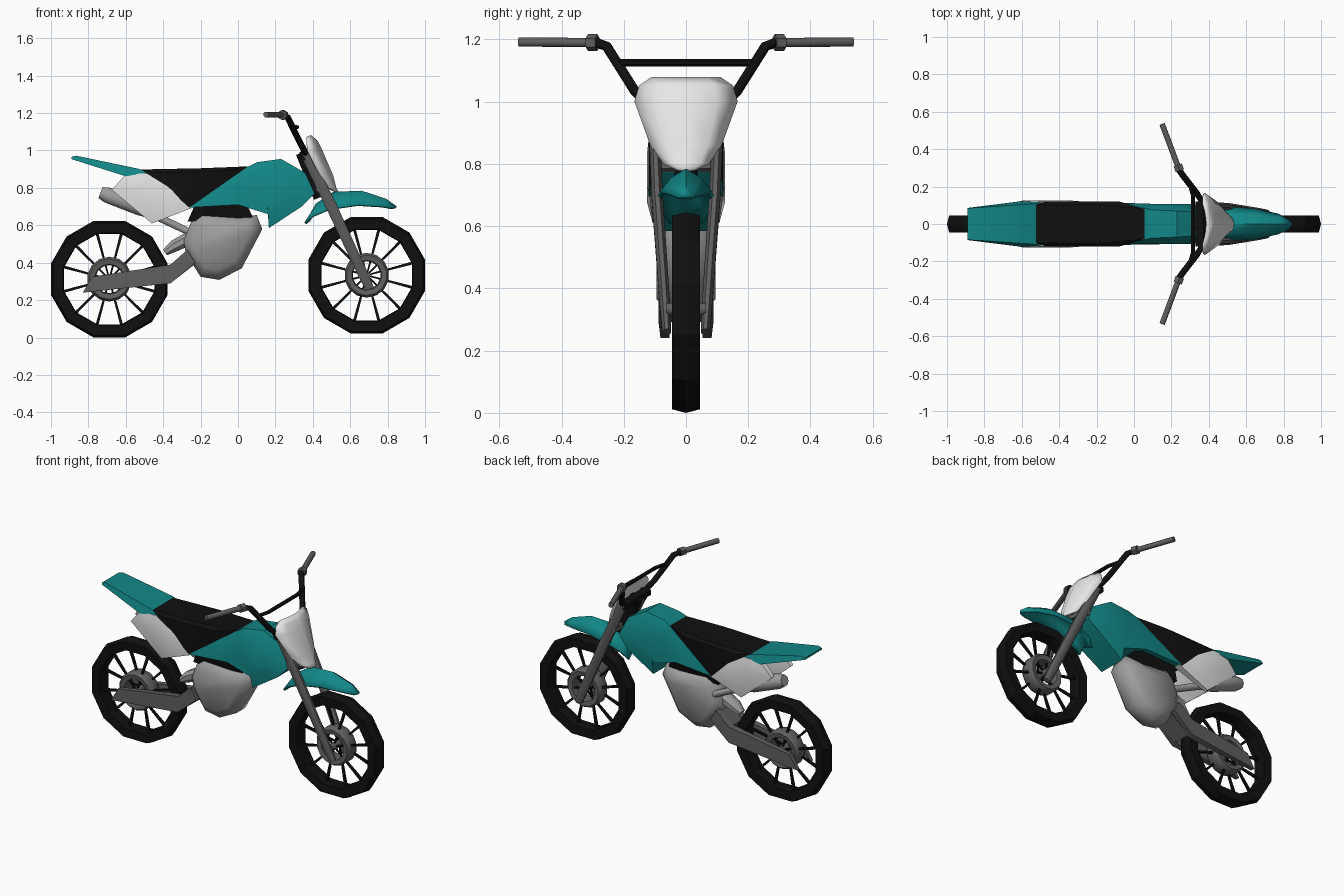
import bpy, bmesh, math
from mathutils import Vector

if "Cube" in bpy.data.objects:
    bpy.data.objects.remove(bpy.data.objects["Cube"])


def material(name, r, g, b):
    m = bpy.data.materials.new(name)
    m.diffuse_color = (r, g, b, 1)
    m.use_nodes = True
    m.node_tree.nodes["Principled BSDF"].inputs["Base Color"].default_value = m.diffuse_color
    return m


TEAL = material("teal", 0.006, 0.24, 0.24)
WHITE = material("white", 0.8, 0.8, 0.8)
SILVER = material("engine grey", 0.34, 0.34, 0.34)
GREY = material("dark grey", 0.115, 0.115, 0.115)
BLACK = material("black", 0.005, 0.005, 0.005)


def build(name, verts, faces, mat, smooth=35):
    me = bpy.data.meshes.new(name)
    me.from_pydata([tuple(v) for v in verts], [], faces)
    bm = bmesh.new()
    bm.from_mesh(me)
    bmesh.ops.recalc_face_normals(bm, faces=bm.faces)
    bm.to_mesh(me)
    bm.free()
    ob = bpy.data.objects.new(name, me)
    bpy.context.collection.objects.link(ob)
    me.materials.append(mat)
    if smooth:
        bpy.ops.object.select_all(action='DESELECT')
        ob.select_set(True)
        bpy.context.view_layer.objects.active = ob
        bpy.ops.object.shade_smooth_by_angle(angle=math.radians(smooth))
    return ob


def bridge(name, rings, mat, closed=False, smooth=35):
    """Join equal closed rings; cap the ends unless the rings loop."""
    n, k = len(rings[0]), len(rings)
    verts = [v for r in rings for v in r]
    faces = []
    for i in range(k if closed else k - 1):
        a, b = i * n, (i + 1) % k * n
        faces += [(a + j, a + (j + 1) % n, b + (j + 1) % n, b + j) for j in range(n)]
    if not closed:
        faces += [tuple(range(n)), tuple(range((k - 1) * n, k * n))]
    return build(name, verts, faces, mat, smooth)


def slab(name, pts, mat, y0=0, bulge=None, smooth=35):
    """Side outline of (x, z, half width); bulge = (scale, half width) of an inner ring."""
    cx = sum(p[0] for p in pts) / len(pts)
    cz = sum(p[1] for p in pts) / len(pts)
    ring = lambda s: [(x, y0 + s * w, z) for x, z, w in pts]
    rings = [ring(-1), ring(1)]
    if bulge:
        k, w = bulge
        inner = lambda s: [(cx + (x - cx) * k, y0 + s * w, cz + (z - cz) * k) for x, z, _ in pts]
        rings = [inner(-1)] + rings + [inner(1)]
    return bridge(name, rings, mat, smooth=smooth)


def tube(name, path, radii, mat, sides=8, squash=1.0, ref=(0, 1, 0)):
    pts = [Vector(p) for p in path]
    if not isinstance(radii, (list, tuple)):
        radii = [radii] * len(pts)
    rings = []
    for i, p in enumerate(pts):
        t = (pts[min(i + 1, len(pts) - 1)] - pts[max(i - 1, 0)]).normalized()
        u = t.cross(Vector(ref)).normalized()
        v = u.cross(t)
        rings.append([p + radii[i] * (math.cos(a) * u + squash * math.sin(a) * v)
                      for a in (2 * math.pi * (j + .5) / sides for j in range(sides))])
    return bridge(name, rings, mat, smooth=50)


def lathe(name, profile, cx, cz, mat, sides=12, smooth=0):
    rings = []
    for i in range(sides):
        a = 2 * math.pi * (i + .5) / sides
        rings.append([(cx + r * math.cos(a), y, cz + r * math.sin(a)) for r, y in profile])
    return bridge(name, rings, mat, closed=True, smooth=smooth)


def sheet(name, rows, mat, thick):
    n = len(rows[0])
    faces = [(i * n + j, i * n + j + 1, (i + 1) * n + j + 1, (i + 1) * n + j)
             for i in range(len(rows) - 1) for j in range(n - 1)]
    ob = build(name, [v for r in rows for v in r], faces, mat, 50)
    mod = ob.modifiers.new("thickness", 'SOLIDIFY')
    mod.thickness, mod.offset = thick, 0
    return ob


# Wheels: tyre, spokes, disc ring, hub
for name, cx, cz in (("rear", -.688, .312), ("front", .688, .333)):
    lathe(name + "_tyre", [(.323, 0), (.311, .045), (.255, .042), (.25, 0), (.255, -.042), (.311, -.045)],
          cx, cz, BLACK)
    lathe(name + "_disc", [(.12, -.03), (.108, -.045), (.08, -.04), (.075, 0), (.08, .04), (.108, .045), (.12, .03)],
          cx, cz, GREY, 14, 40)
    tube(name + "_hub", [(cx, -.065, cz), (cx, .065, cz)], .022, GREY, 8, ref=(0, 0, 1))
    for i in range(12):
        a = math.radians(15 + 30 * i)
        c, s = math.cos(a), math.sin(a)
        y = .025 if i % 2 else -.025
        tube(f"{name}_spoke_{i}", [(cx + .015 * c, y, cz + .015 * s), (cx + .255 * c, 0, cz + .255 * s)],
             [.006, .011], BLACK, 4)

# Tank with side shrouds
slab("tank", [(-.26, .695, .12), (.05, .912, .085), (.10, .937, .075), (.23, .955, .07), (.36, .88, .06),
              (.41, .77, .085), (.34, .70, .10), (.165, .585, .09), (.16, .66, .105), (0, .71, .11)],
     TEAL, bulge=(.6, .108))

# Seat
slab("seat", [(-.54, .898, .10), (-.2, .905, .105), (.055, .915, .08), (-.26, .695, .12), (-.48, .868, .118)],
     BLACK, bulge=(.6, .121))

# Rear fender
slab("rear_fender", [(-.89, .966, .083), (-.865, .972, .086), (-.53, .902, .108), (-.49, .88, .115),
                     (-.6, .862, .122), (-.89, .954, .086)], TEAL)

# Side panels and swingarm arms
for side, s in (("left", 1), ("right", -1)):
    slab(side + "_panel", [(-.6, .872, .02), (-.49, .878, .025), (-.38, .81, .025), (-.24, .695, .022),
                           (-.46, .61, .012), (-.675, .79, .012)], WHITE, s * .095, (.6, .03))
    slab(side + "_swingarm", [(-.83, .24, .014), (-.78, .325, .014), (-.36, .39, .02), (-.27, .47, .02),
                              (-.23, .40, .02), (-.36, .29, .02)], GREY, s * .068)
slab("swingarm_pivot", [(-.36, .385, .06), (-.27, .47, .06), (-.22, .40, .06), (-.355, .295, .06)], GREY)

# Frame under the tank and engine block
slab("frame", [(-.27, .62, .06), (-.23, .71, .085), (.04, .73, .085), (.08, .64, .06)], BLACK)
slab("engine", [(-.2, .668, .05), (0, .64, .06), (.1, .655, .05), (.13, .58, .05), (.02, .37, .045),
                (-.1, .308, .04), (-.2, .325, .04), (-.28, .45, .045), (-.29, .52, .045), (-.25, .62, .045)],
     SILVER, bulge=(.72, .095), smooth=60)
tube("rear_shock", [(-.39, 0, .455), (-.34, 0, .49), (-.24, 0, .54)], [.02, .035, .04], SILVER, 8, 1.3)

# Exhaust
tube("exhaust", [(-.735, .065, .775), (-.7, .065, .762), (-.52, .065, .695), (-.44, .065, .65), (-.22, .06, .545)],
     [.034, .045, .048, .022, .02], SILVER)

# Front fender: arched rows of (x, z, half width, drop)
sheet("front_fender", [[(x - .02 * abs(k), k * w, z - d * abs(k) ** 1.6) for k in (-1, -.55, 0, .55, 1)]
                       for x, z, w, d in ((.38, .625, .055, .015), (.42, .71, .075, .06), (.51, .772, .088, .085),
                                          (.66, .778, .078, .07), (.79, .735, .05, .035), (.845, .695, .022, .005))],
      TEAL, .014)

# Front number plate, curved round the fork
sheet("front_plate", [[(x - d * abs(k) ** 1.7, k * w, z) for k in (-1, -.6, 0, .6, 1)]
                      for x, z, w, d in ((.39, 1.075, .11, .02), (.42, 1.05, .148, .05), (.445, 1.0, .163, .07),
                                         (.505, .86, .112, .06), (.52, .80, .07, .04), (.53, .78, .03, .01))],
      WHITE, .012)

# Fork, steering stem and clamps
tube("steering_stem", [(.345, 0, .99), (.44, 0, .75)], .04, BLACK)
tube("upper_clamp", [(.355, -.12, .975), (.355, .12, .975)], .03, BLACK, 6, ref=(0, 0, 1))
tube("lower_clamp", [(.44, -.11, .80), (.44, .11, .80)], .028, GREY, 6, ref=(0, 0, 1))

# Handlebar
half = [(.24, .29, 1.19), (.265, .255, 1.178), (.335, .165, 1.035), (.36, .125, .99)]
tube("handlebar", half + [(x, -y, z) for x, y, z in reversed(half)], .017, BLACK, 8, ref=(1, 0, 0))
tube("crossbar", [(.297, -.215, 1.125), (.315, -.15, 1.125), (.315, .15, 1.125), (.297, .215, 1.125)],
     .012, BLACK, 6, ref=(0, 0, 1))

# Fork legs, grips and collars
for side, s in (("left", 1), ("right", -1)):
    tube(side + "_fork_leg", [(.36, s * .105, .985), (.50, s * .093, .70), (.67, s * .067, .335), (.705, s * .062, .26)],
         [.03, .032, .029, .025], GREY, 8, .62)
    tube(side + "_grip", [(.24, s * .295, 1.19), (.15, s * .535, 1.192)], .016, GREY, 8, ref=(0, 0, 1))
    tube(side + "_collar", [(.245, s * .285, 1.19), (.234, s * .315, 1.19)], .027, GREY, 6, ref=(0, 0, 1))
